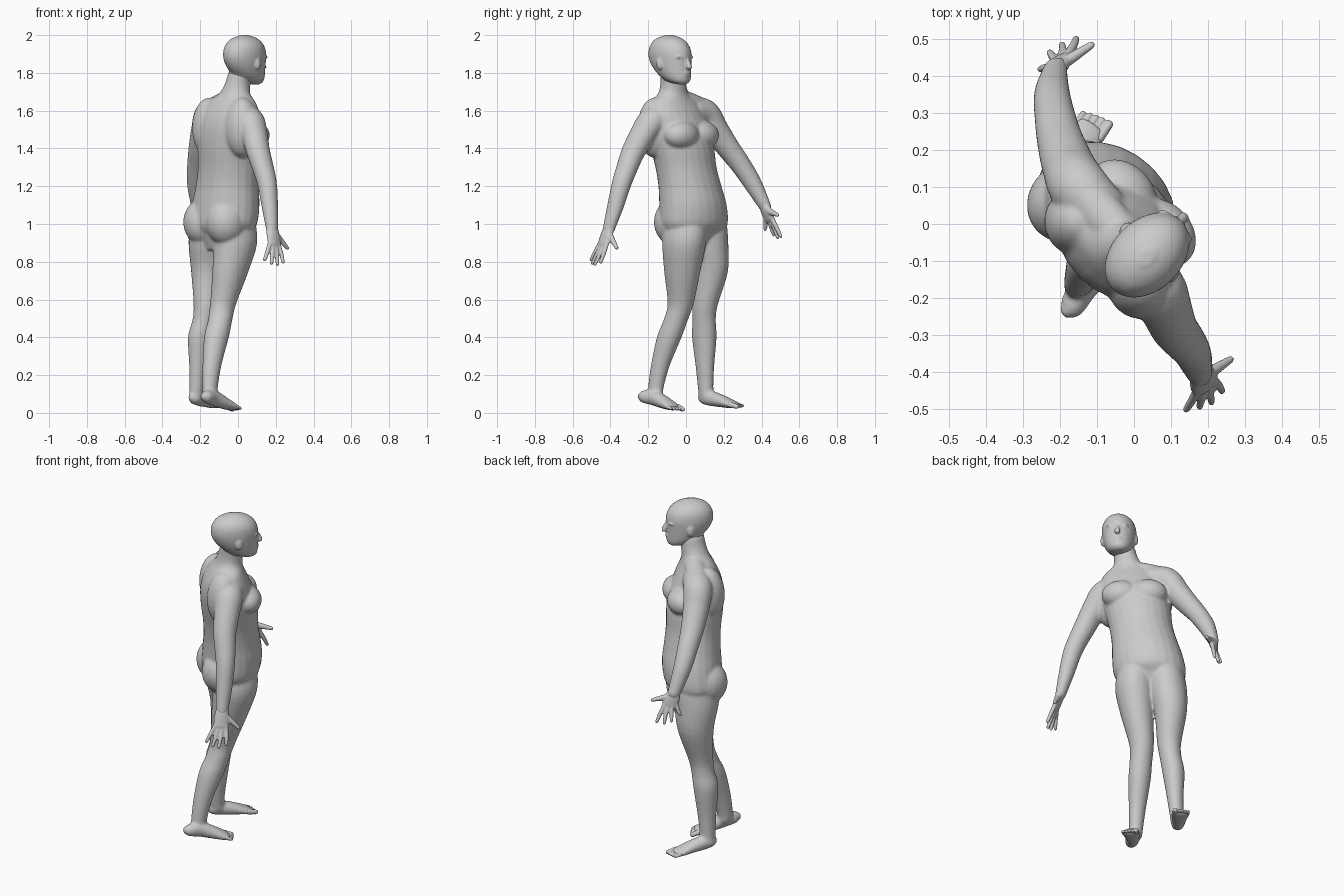
import bpy, bmesh, math
from mathutils import Vector, Matrix

S = math.sqrt(0.5)
FWD, LEFT, UP = Vector((S, S, 0)), Vector((-S, S, 0)), Vector((0, 0, 1))


def at(f, l, z):
    """Point given by forward / left / up of the body, which faces 45 degrees."""
    return FWD * f + LEFT * l + UP * z


def spline(rows, steps=4):
    """Catmull-Rom through rows of (x, y, z, a, b)."""
    rows = [Vector(r) for r in rows]
    out = []
    for i in range(len(rows) - 1):
        p0, p1 = rows[max(i - 1, 0)], rows[i]
        p2, p3 = rows[i + 1], rows[min(i + 2, len(rows) - 1)]
        for k in range(steps):
            t = k / steps
            out.append(0.5 * (2 * p1 + (p2 - p0) * t + (2 * p0 - 5 * p1 + 4 * p2 - p3) * t * t
                              + (3 * p1 - p0 - 3 * p2 + p3) * t ** 3))
    return out + [rows[-1]]


def loft(bm, rows, side=LEFT, flat=False, n=24, cap=0.7):
    """Skin of elliptical rings: a runs along side, b across it."""
    pts = spline(rows)
    first, last = [p.copy() for p in (pts[0], pts[-1])]
    for end, nxt, pos in ((first, pts[1], 0), (last, pts[-2], len(pts) + 1)):
        d = (Vector(end[:3]) - Vector(nxt[:3])).normalized() * min(end[3], end[4]) * cap
        pts.insert(pos, Vector((end[0] + d.x, end[1] + d.y, end[2] + d.z, end[3] * .6, end[4] * .6)))
    rings = []
    for i, p in enumerate(pts):
        t = UP if flat else (Vector(pts[min(i + 1, len(pts) - 1)][:3]) - Vector(pts[max(i - 1, 0)][:3])).normalized()
        u = (side - t * side.dot(t)).normalized()
        v = t.cross(u)
        rings.append([bm.verts.new(Vector(p[:3]) + u * p[3] * math.cos(2 * math.pi * k / n)
                                   + v * p[4] * math.sin(2 * math.pi * k / n)) for k in range(n)])
    for a, b in zip(rings, rings[1:]):
        for k in range(n):
            bm.faces.new((a[k], a[(k + 1) % n], b[(k + 1) % n], b[k]))
    bm.faces.new(rings[0][::-1])
    bm.faces.new(rings[-1])


def blob(bm, c, rf, rl, rz):
    """Ellipsoid aligned with the body."""
    m = Matrix.Translation(c) @ Matrix.Rotation(math.pi / 4, 4, 'Z') @ Matrix.Diagonal((rf, rl, rz, 1))
    bmesh.ops.create_uvsphere(bm, u_segments=24, v_segments=16, radius=1, matrix=m)


def finish(bm, name, voxel, smooth):
    """Fuse the overlapping pieces into one smooth skin."""
    bmesh.ops.recalc_face_normals(bm, faces=bm.faces)
    me = bpy.data.meshes.new(name)
    bm.to_mesh(me)
    bm.free()
    ob = bpy.data.objects.new(name, me)
    bpy.context.collection.objects.link(ob)
    r = ob.modifiers.new("fuse", 'REMESH')
    r.mode, r.voxel_size, r.use_smooth_shade = 'VOXEL', voxel, True
    s = ob.modifiers.new("soften", 'SMOOTH')
    s.factor, s.iterations = 0.5, smooth


# Torso and neck
body = bmesh.new()
loft(body, [(-.085, .04, .95, .165, .125), (-.078, .042, 1.0, .198, .158), (-.065, .037, 1.1, .194, .163),
            (-.057, .021, 1.2, .18, .154), (-.05, 0, 1.3, .174, .15), (-.045, -.019, 1.4, .182, .155),
            (-.042, -.042, 1.5, .187, .147), (-.041, -.055, 1.58, .187, .124), (-.035, -.06, 1.645, .155, .094),
            (-.018, -.066, 1.69, .09, .076), (-.002, -.068, 1.74, .067, .07), (.012, -.072, 1.8, .062, .066)],
     flat=True)
# Chest, shoulder blades and buttocks
for s in (-1, 1):
    blob(body, at(.035, .005 + s * .075, 1.47), .083, .105, .078)
    blob(body, at(-.1, -.01 + s * .12, 1.51), .095, .095, .16)
    blob(body, at(-.085, .085 + s * .085, 1.01), .115, .105, .125)
# Shoulder slopes
loft(body, [(-.012, -.055, 1.675, .055, .05), (-.08, .02, 1.645, .06, .05), (-.15, .1, 1.6, .06, .06)], side=FWD)
loft(body, [(0, -.085, 1.665, .055, .05), (.03, -.13, 1.62, .06, .05), (.06, -.17, 1.56, .06, .06)], side=FWD)

# Arms
loft(body, [(-.08, .03, 1.6, .07, .07), (-.148, .098, 1.585, .08, .077), (-.177, .155, 1.5, .073, .069),
            (-.2, .225, 1.4, .064, .06), (-.213, .285, 1.32, .057, .054), (-.222, .35, 1.22, .05, .048),
            (-.215, .415, 1.1, .037, .031), (-.213, .425, 1.08, .034, .026)], side=FWD)
loft(body, [(0, -.1, 1.58, .07, .07), (.06, -.175, 1.545, .08, .077), (.085, -.225, 1.48, .072, .068),
            (.108, -.28, 1.38, .064, .061), (.135, -.315, 1.29, .058, .055), (.155, -.342, 1.21, .052, .051),
            (.168, -.372, 1.1, .046, .043), (.18, -.407, .98, .036, .03), (.182, -.412, .96, .034, .026)], side=FWD)

# Legs
loft(body, [(-.135, .1, 1.02, .1, .13), (-.146, .108, .9, .108, .124), (-.154, .128, .75, .089, .1),
            (-.167, .1, .57, .066, .07), (-.18, .096, .49, .06, .064), (-.2, .097, .4, .061, .069),
            (-.209, .1, .25, .046, .053), (-.217, .104, .13, .038, .044), (-.217, .11, .08, .036, .045)], flat=True)
loft(body, [(-.025, -.005, 1.02, .1, .13), (-.014, -.01, .9, .108, .124), (-.04, -.02, .75, .09, .102),
            (-.078, -.028, .58, .067, .072), (-.095, -.055, .49, .062, .067), (-.114, -.089, .4, .061, .07),
            (-.138, -.136, .25, .047, .053), (-.148, -.16, .13, .038, .044), (-.146, -.16, .09, .036, .045)], flat=True)

# Head: skull and jaw
bm = bmesh.new()
skull = [(.045, 1.742, .03, .03), (.027, 1.755, .053, .062), (.005, 1.78, .071, .089), (-.018, 1.82, .084, .112),
         (-.031, 1.86, .092, .126), (-.035, 1.9, .095, .131), (-.037, 1.94, .089, .12), (-.038, 1.97, .071, .096),
         (-.038, 1.988, .047, .064), (-.038, 1.995, .028, .04)]
loft(bm, [(*at(f, -.08 - .03 * (z - 1.74), z), a, b) for f, z, a, b in skull], flat=True, n=32, cap=.18)
loft(bm, [(.012, -.072, 1.76, .055, .06), (.015, -.076, 1.84, .06, .07)], flat=True)
# Nose, lips, chin, brow and ears
loft(bm, [(*at(.087, -.084, 1.878), .01, .009), (*at(.102, -.083, 1.85), .012, .012),
          (*at(.11, -.083, 1.828), .017, .012)])
blob(bm, at(.087, -.082, 1.8), .014, .026, .007)
blob(bm, at(.085, -.082, 1.788), .014, .022, .007)
blob(bm, at(.076, -.08, 1.76), .014, .022, .015)
for s in (-1, 1):
    blob(bm, at(.074, -.084 + s * .035, 1.883), .016, .026, .008)
    blob(bm, at(-.025, -.083 + s * .092, 1.848), .02, .011, .032)
finish(bm, "head", .006, 4)


def hand(name, wrist, index, pinky, tips, thumb):
    """Palm from wrist to knuckles, four fingers and a thumb."""
    bm = bmesh.new()
    wrist, index, pinky, thumb = map(Vector, (wrist, index, pinky, thumb))
    side = (index - pinky).normalized()
    mid = (index + pinky) / 2
    w = (index - pinky).length / 2 + .009
    loft(bm, [(*wrist, .033, .025), (*wrist.lerp(mid, .5), w, .022), (*mid, w, .015)], side=side)
    for k, tip in enumerate(tips):
        base = index.lerp(pinky, k / 3)
        loft(bm, [(*base.lerp(wrist, .2), .012, .012), (*base.lerp(Vector(tip), .5), .0115, .0115),
                  (*base.lerp(Vector(tip), .93), .009, .009)], side=side, n=12)
    base = wrist.lerp(index, .35)
    loft(bm, [(*base, .02, .018), (*base.lerp(thumb, .5), .015, .014), (*base.lerp(thumb, .92), .01, .01)],
         side=side, n=12)
    finish(bm, name, .005, 2)


# Hands
hand("left_hand", (-.214, .413, 1.1), (-.172, .462, 1.02), (-.229, .425, 1.025),
     [(-.155, .505, .925), (-.195, .489, .92), (-.23, .467, .935), (-.256, .418, .965)], (-.106, .49, 1.045))
hand("right_hand", (.18, -.405, .985), (.219, -.419, .887), (.169, -.461, .89),
     [(.24, -.455, .79), (.21, -.487, .777), (.177, -.499, .783), (.138, -.506, .803)], (.268, -.362, .865))


def foot(name, rows, toe_len, s):
    """Heel and instep join the body along rows; five toes sit at the end."""
    end = Vector(rows[-1][:3])
    d = (end - Vector(rows[-2][:3])).normalized()
    out = UP.cross(d).normalized() * s
    loft(body, rows, side=out)
    bm = bmesh.new()
    for k in range(5):
        r = .016 if k == 0 else .0105
        base = end + out * (-.034 + (.0205 * k if k < 1 else .004 + .0175 * k)) - d * .015
        tip = base + d * (toe_len * (1 - .02 * k - .025 * k * k) + .015)
        loft(bm, [(*base, r * .9, r), (*tip, r * .75, r * .8)], side=out, n=12)
    finish(bm, name, .004, 1)


# Feet
foot("left_toes", [(-.243, .083, .083, .024, .026), (-.232, .095, .08, .035, .034), (-.205, .135, .076, .038, .04),
                   (-.165, .19, .062, .044, .033), (-.132, .238, .047, .05, .023), (-.115, .262, .041, .047, .017)], .036, 1)
foot("right_toes", [(-.18, -.235, .088, .024, .026), (-.168, -.222, .086, .035, .034), (-.132, -.168, .08, .038, .042),
                    (-.083, -.117, .056, .044, .034), (-.042, -.078, .036, .05, .023), (-.027, -.063, .029, .047, .017)], .034, -1)
finish(body, "body", .0065, 14)
